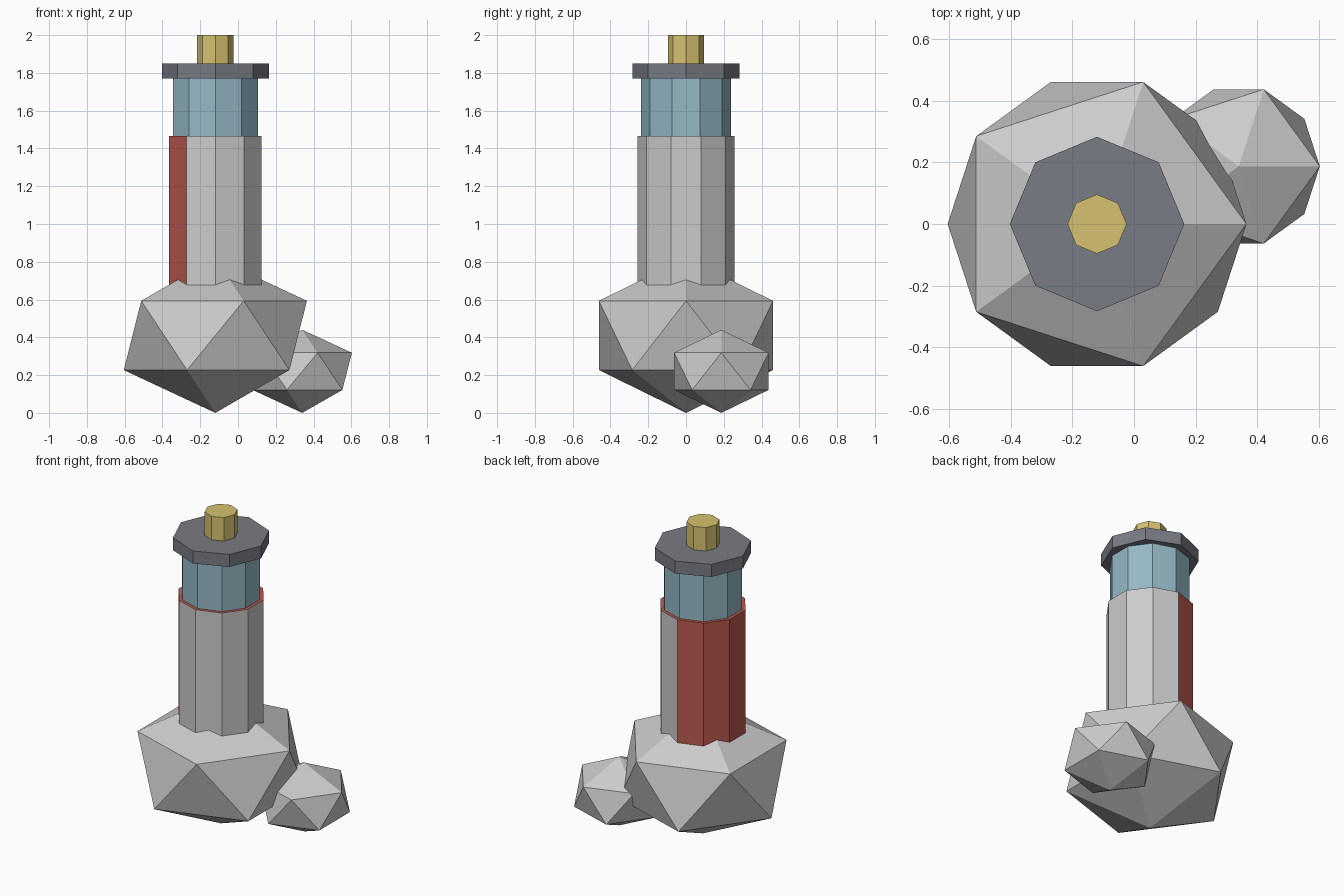
import bpy
import math

if "Cube" in bpy.data.objects:
    bpy.data.objects.remove(bpy.data.objects["Cube"])

CX = -0.12  # axis of the tower


def material(name, rgb):
    m = bpy.data.materials.new(name)
    m.diffuse_color = (*rgb, 1)
    m.use_nodes = True
    m.node_tree.nodes["Principled BSDF"].inputs["Base Color"].default_value = m.diffuse_color
    return m


red = material("red_paint", (0.50, 0.10, 0.08))
grey = material("grey_paint", (0.55, 0.55, 0.55))
blue = material("blue_glass", (0.30, 0.48, 0.56))
dark = material("dark_roof", (0.19, 0.20, 0.23))
yellow = material("yellow_metal", (0.68, 0.54, 0.16))


def rock(name, x, y, radius, half_height):
    bpy.ops.mesh.primitive_ico_sphere_add(subdivisions=1, radius=1,
                                          location=(x, y, half_height))
    ob = bpy.context.object
    ob.name = name
    ob.scale = (radius, radius, half_height)
    return ob


def drum(name, sides, radius, z0, z1, mat):
    bpy.ops.mesh.primitive_cylinder_add(vertices=sides, radius=radius, depth=z1 - z0,
                                        location=(CX, 0, (z0 + z1) / 2))
    ob = bpy.context.object
    ob.name = name
    ob.data.materials.append(mat)
    return ob


# Rocks at the base
rock("large_rock", CX, 0, 0.542, 0.41)
rock("small_rock", 0.34, 0.187, 0.294, 0.22)

# Tower: red caps and back-left walls, the other six walls grey
tower = drum("tower", 10, 0.258, 0.6, 1.465, red)
tower.data.materials.append(grey)
for face in tower.data.polygons:
    n = face.normal
    azimuth = math.degrees(math.atan2(n.y, n.x)) % 360
    if abs(n.z) < 0.5 and not 100 < azimuth < 225:
        face.material_index = 1

# Lantern room, roof plate and finial
drum("lantern_room", 10, 0.237, 1.465, 1.77, blue)
drum("roof", 8, 0.283, 1.77, 1.85, dark)
drum("finial", 8, 0.096, 1.85, 2.0, yellow)
